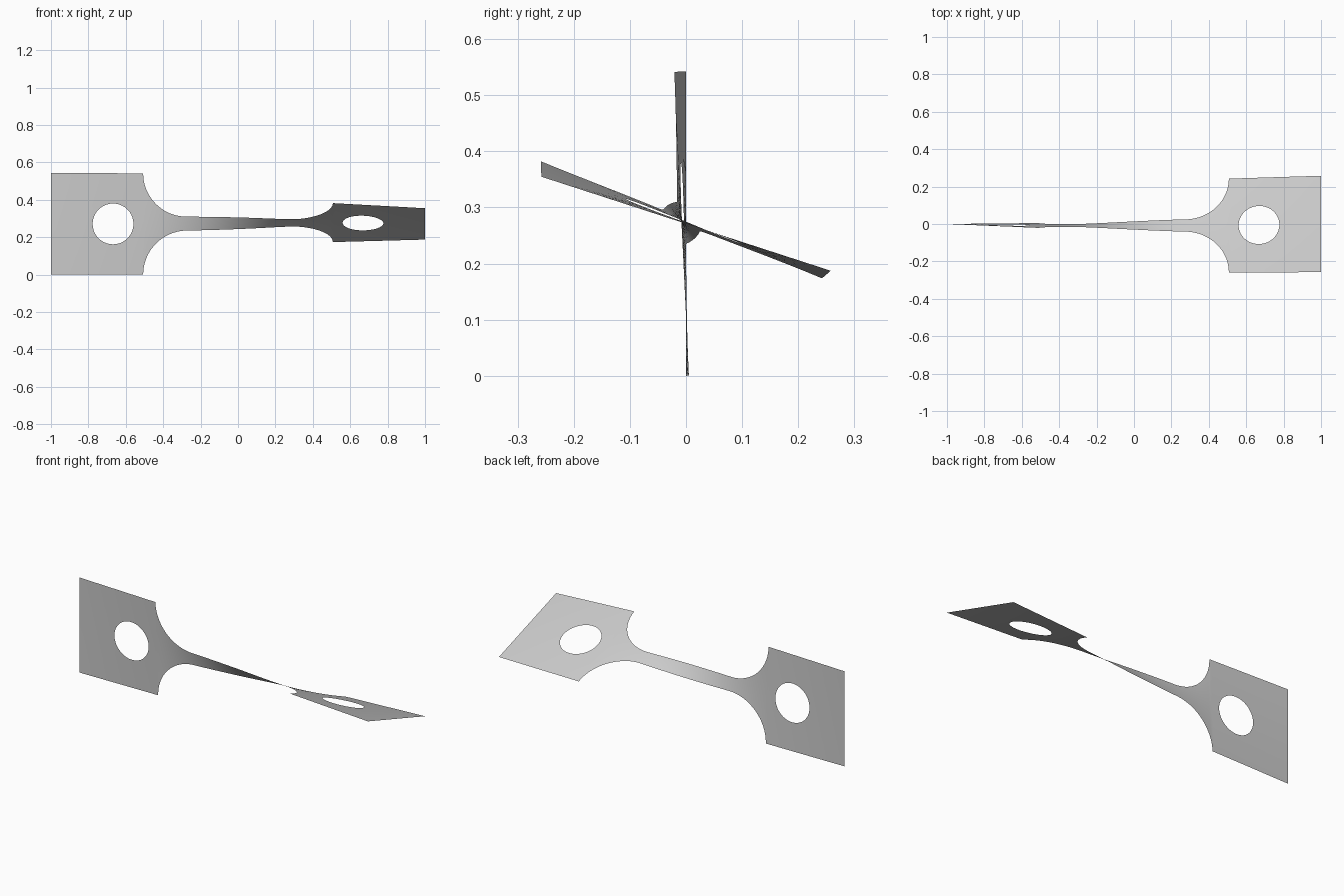
import bpy, bmesh, math
from mathutils import Vector

cube = bpy.data.objects.get("Cube")
if cube:
    bpy.data.objects.remove(cube)

HALF = 0.271       # half width of the end plates
NECK = 0.038       # half width of the neck
INNER = 0.507      # where plate meets fillet
HOLE_X, HOLE_R = 0.668, 0.109
SEGS = 20

# twist stations: x, angle from vertical in degrees
TWIST = [(-1, 0), (-0.507, 2.75), (-0.26, 14), (0, 35),
         (0.26, 58), (0.507, 67.4), (1, 72)]


def twist(x):
    """Smooth interpolation through the twist stations."""
    n = len(TWIST)

    def slope(i):
        a, b = TWIST[max(i - 1, 0)], TWIST[min(i + 1, n - 1)]
        return (b[1] - a[1]) / (b[0] - a[0])

    i = max(k for k in range(n - 1) if k == 0 or x >= TWIST[k][0])
    (x0, a0), (x1, a1) = TWIST[i], TWIST[i + 1]
    h = x1 - x0
    t = (x - x0) / h
    # plates twist evenly, the neck eases between stations
    if i in (0, n - 2):
        return a0 + (a1 - a0) * t
    m0, m1 = slope(i) * h, slope(i + 1) * h
    return (a0 * (2*t**3 - 3*t*t + 1) + m0 * (t**3 - 2*t*t + t)
            + a1 * (3*t*t - 2*t**3) + m1 * (t**3 - t*t))


def bend(x, v):
    """Map a flat point onto the twisted sheet."""
    a = math.radians(twist(x))
    drift = min(1, max(0, 2 * (1 - abs(x))))
    lift = 0.007 * drift * min(1, max(0, x + 0.5))
    return Vector((x, -0.008 * drift - v * math.sin(a), HALF + lift + v * math.cos(a)))


def grid(bm, rows):
    """Skin rows of flat points with quads."""
    verts = [[bm.verts.new(bend(*p)) for p in row] for row in rows]
    for r, s in zip(verts, verts[1:]):
        for j in range(len(r) - 1):
            bm.faces.new((r[j], r[j + 1], s[j + 1], s[j]))


def plate(bm, side):
    """Rectangular end plate with a round hole."""
    corners = [(side * x, v) for x, v in
               ((INNER, -HALF), (1, -HALF), (1, HALF), (INNER, HALF), (INNER, -HALF))]
    outer = []
    for (xa, va), (xb, vb) in zip(corners, corners[1:]):
        for k in range(SEGS):
            t = k / SEGS
            outer.append((xa + (xb - xa) * t, va + (vb - va) * t))
    outer.append(outer[0])
    rows = []
    for ring in range(9):
        t = ring / 8
        row = []
        for x, v in outer:
            a = math.atan2(v, x - side * HOLE_X)
            hx, hv = side * HOLE_X + HOLE_R * math.cos(a), HOLE_R * math.sin(a)
            row.append((hx + (x - hx) * t, hv + (v - hv) * t))
        rows.append(row)
    grid(bm, rows)


def neck(bm):
    """Slim neck flaring into both plates with round fillets."""
    r = HALF - NECK
    flare = []
    for k in range(21):
        a = math.pi / 2 * k / 20
        flare.append((INNER - r + r * math.cos(a), HALF - r * math.sin(a)))
    x_end = flare[-1][0]
    middle = [(-x_end + 2 * x_end * k / 30, NECK) for k in range(1, 30)]
    profile = [(-x, w) for x, w in flare] + middle + flare[::-1]
    grid(bm, [[(x, w * (2 * j / SEGS - 1)) for j in range(SEGS + 1)]
              for x, w in profile])


bm = bmesh.new()
plate(bm, -1)
plate(bm, 1)
neck(bm)
bmesh.ops.remove_doubles(bm, verts=bm.verts[:], dist=0.0005)
bmesh.ops.recalc_face_normals(bm, faces=bm.faces[:])
# let the sheet face upwards at the twisted end
if sum(f.normal.z for f in bm.faces) < 0:
    bmesh.ops.reverse_faces(bm, faces=bm.faces[:])
mesh = bpy.data.meshes.new("twisted_strap")
bm.to_mesh(mesh)
bm.free()

strap = bpy.data.objects.new("twisted_strap", mesh)
bpy.context.collection.objects.link(strap)

# plain grey metal
grey = bpy.data.materials.new("light_grey")
grey.use_nodes = True
colour = (0.6, 0.6, 0.6, 1)
grey.diffuse_color = colour
grey.node_tree.nodes["Principled BSDF"].inputs["Base Color"].default_value = colour
mesh.materials.append(grey)

bpy.context.view_layer.objects.active = strap
strap.select_set(True)
bpy.ops.object.shade_smooth_by_angle(angle=math.radians(30))
